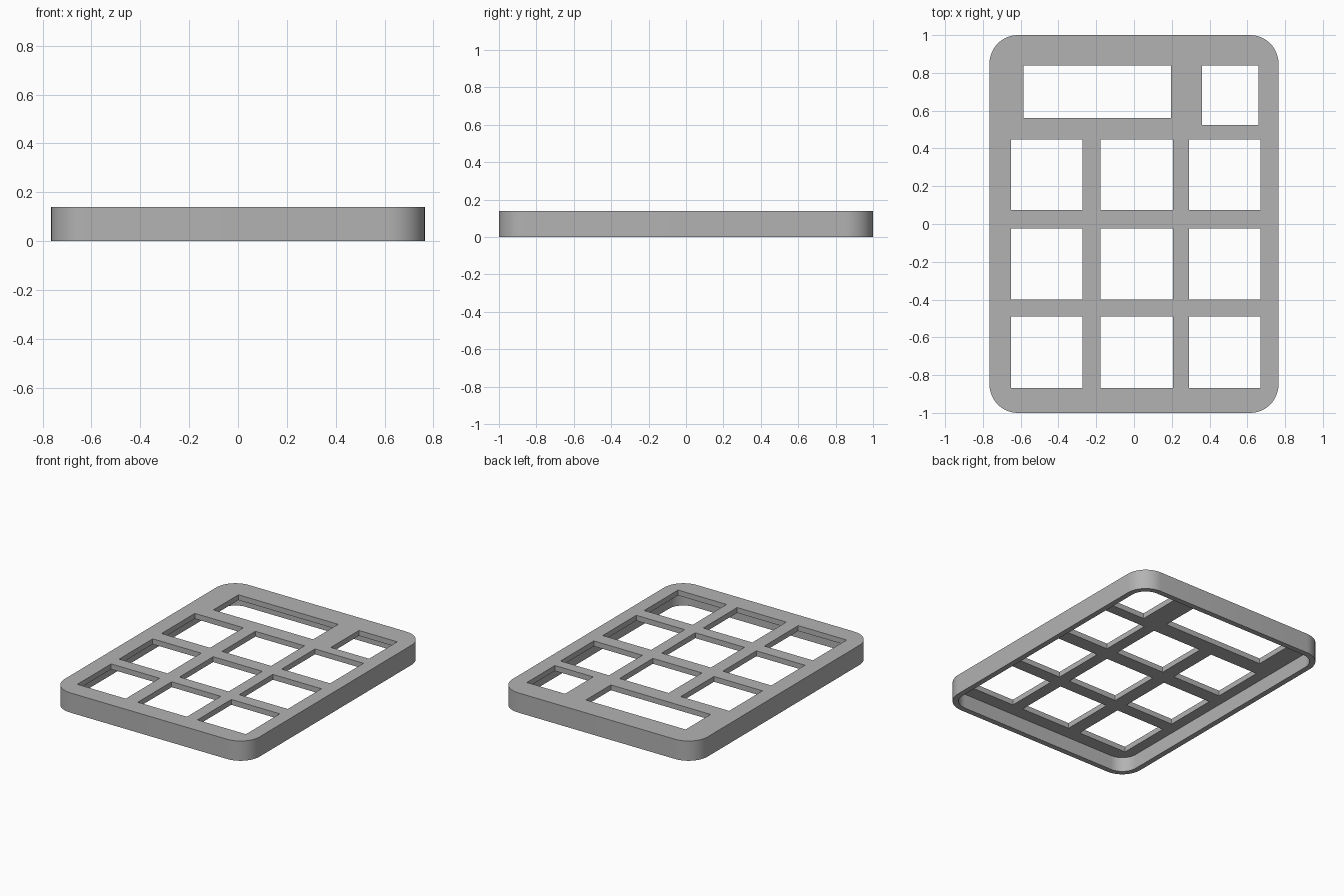
import bpy, bmesh, math

cube = bpy.data.objects.get("Cube")
if cube:
    bpy.data.objects.remove(cube, do_unlink=True)

HALF_X, HALF_Y, HEIGHT = 0.765, 1.0, 0.14
RADIUS, WALL, PLATE = 0.15, 0.038, 0.038

grey = bpy.data.materials.new("plain grey")
grey.use_nodes = True
colour = (0.45, 0.45, 0.45, 1)
grey.diffuse_color = colour
grey.node_tree.nodes["Principled BSDF"].inputs["Base Color"].default_value = colour


def prism(name, outline, z0, z1):
    """Extrude a flat outline from z0 up to z1."""
    bm = bmesh.new()
    base = bm.faces.new([bm.verts.new((x, y, z0)) for x, y in outline])
    top = bmesh.ops.extrude_face_region(bm, geom=[base])["geom"]
    bmesh.ops.translate(bm, vec=(0, 0, z1 - z0),
                        verts=[v for v in top if isinstance(v, bmesh.types.BMVert)])
    bmesh.ops.recalc_face_normals(bm, faces=bm.faces)
    mesh = bpy.data.meshes.new(name)
    bm.to_mesh(mesh)
    bm.free()
    mesh.materials.append(grey)
    obj = bpy.data.objects.new(name, mesh)
    bpy.context.collection.objects.link(obj)
    return obj


def rounded(hx, hy, r, steps=12):
    """Outline of a rectangle with round corners."""
    points = []
    for i, (sx, sy) in enumerate([(1, 1), (-1, 1), (-1, -1), (1, -1)]):
        for k in range(steps + 1):
            a = math.pi / 2 * (i + k / steps)
            points.append((sx * (hx - r) + r * math.cos(a),
                           sy * (hy - r) + r * math.sin(a)))
    return points


def cut(target, cutter):
    """Subtract the cutter from the target and remove it."""
    cutter.hide_render = True
    mod = target.modifiers.new("cut", "BOOLEAN")
    mod.operation, mod.solver, mod.object = "DIFFERENCE", "EXACT", cutter
    bpy.context.view_layer.objects.active = target
    bpy.ops.object.modifier_apply(modifier=mod.name)
    bpy.data.objects.remove(cutter, do_unlink=True)


# Case cover: rounded slab, hollow and open underneath
cover = prism("keypad_cover", rounded(HALF_X, HALF_Y, RADIUS), 0, HEIGHT)
cut(cover, prism("cavity_cutter",
                 rounded(HALF_X - WALL, HALF_Y - WALL, RADIUS - WALL),
                 -0.1, HEIGHT - PLATE))

# Openings as x0, x1, y0, y1: screen slot, knob hole, then the key grid
openings = [(-0.585, 0.197, 0.56, 0.84), (0.36, 0.66, 0.525, 0.84)]
columns = [(-0.652, -0.272), (-0.178, 0.207), (0.29, 0.67)]
rows = [(0.075, 0.448), (-0.4, -0.024), (-0.868, -0.489)]
openings += [col + row for row in rows for col in columns]
for x0, x1, y0, y1 in openings:
    outline = [(x0, y0), (x1, y0), (x1, y1), (x0, y1)]
    cut(cover, prism("opening_cutter", outline, HEIGHT / 2, HEIGHT + 0.1))

# Smooth corners, crisp edges
bpy.ops.object.select_all(action="DESELECT")
cover.select_set(True)
bpy.context.view_layer.objects.active = cover
bpy.ops.object.shade_smooth_by_angle(angle=math.radians(30))
